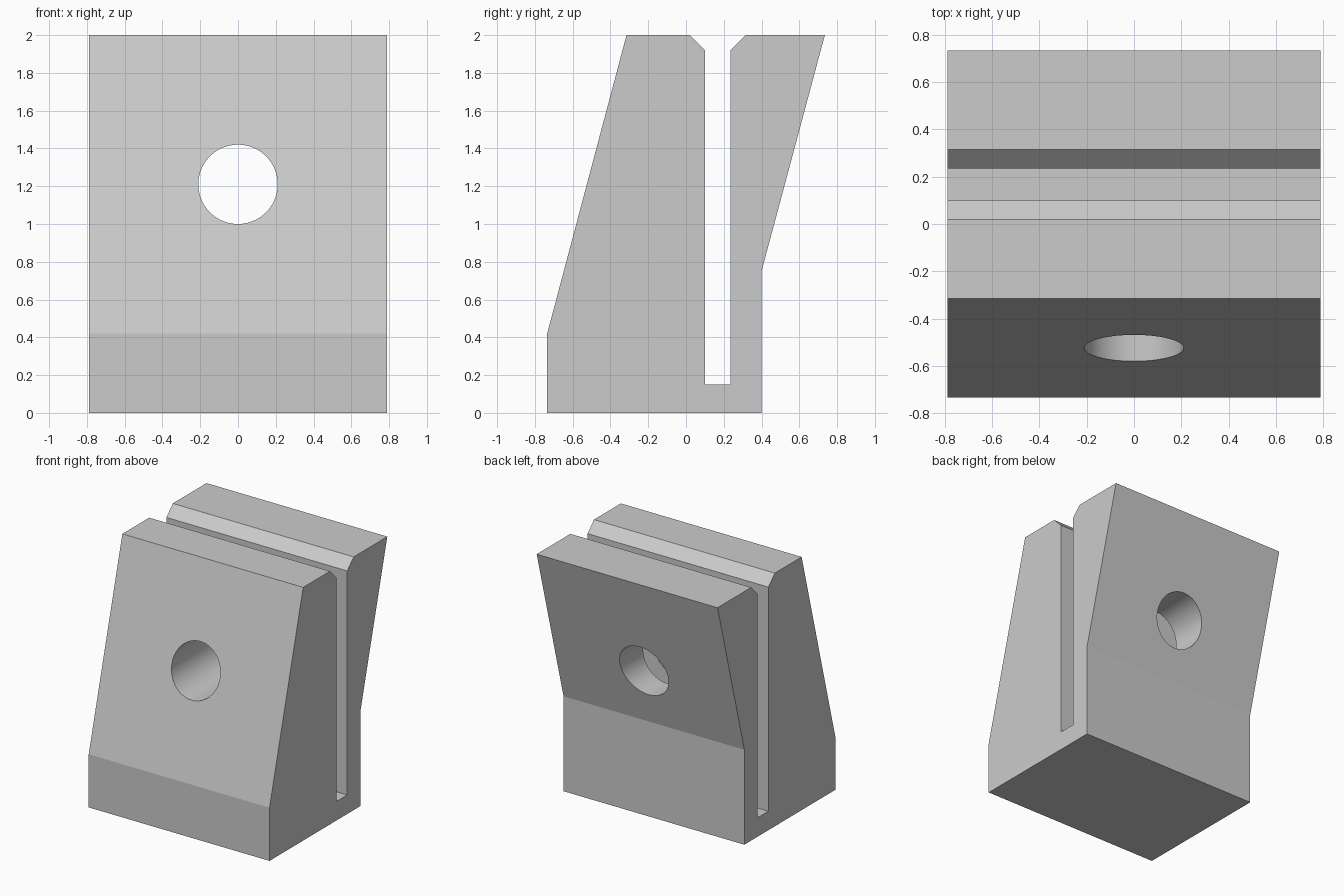
import bpy, bmesh
from math import radians

cube = bpy.data.objects.get("Cube")
if cube:
    bpy.data.objects.remove(cube, do_unlink=True)

HALF_WIDTH = 0.79

# Plain grey finish
grey = bpy.data.materials.new("light grey")
grey.use_nodes = True
colour = (0.6, 0.6, 0.6, 1)
grey.diffuse_color = colour
grey.node_tree.nodes["Principled BSDF"].inputs["Base Color"].default_value = colour


def extrude_profile(name, points, half_width):
    """Extrude a closed (y, z) outline along x, centred on x = 0."""
    bm = bmesh.new()
    face = bm.faces.new([bm.verts.new((-half_width, y, z)) for y, z in points])
    result = bmesh.ops.extrude_face_region(bm, geom=[face])
    moved = [v for v in result["geom"] if isinstance(v, bmesh.types.BMVert)]
    bmesh.ops.translate(bm, verts=moved, vec=(2 * half_width, 0, 0))
    bmesh.ops.recalc_face_normals(bm, faces=bm.faces)
    mesh = bpy.data.meshes.new(name)
    bm.to_mesh(mesh)
    bm.free()
    mesh.materials.append(grey)
    obj = bpy.data.objects.new(name, mesh)
    bpy.context.collection.objects.link(obj)
    return obj


# Slotted body: sloped front, overhanging back, chamfered slot mouth
body = extrude_profile("slotted_block", [
    (-0.735, 0), (0.4, 0), (0.4, 0.75), (0.735, 2),
    (0.315, 2), (0.235, 1.92), (0.235, 0.15), (0.1, 0.15),
    (0.1, 1.92), (0.02, 2), (-0.315, 2), (-0.735, 0.42),
], HALF_WIDTH)

# Round hole running through both walls
bpy.ops.mesh.primitive_cylinder_add(vertices=96, radius=0.21, depth=3,
                                    location=(0, 0, 1.21),
                                    rotation=(radians(90), 0, 0))
cutter = bpy.context.object
cutter.name = "hole_cutter"
cutter.data.materials.append(grey)

cut = body.modifiers.new("round_hole", "BOOLEAN")
cut.operation = "DIFFERENCE"
cut.solver = "EXACT"
cut.object = cutter

bpy.ops.object.select_all(action="DESELECT")
body.select_set(True)
bpy.context.view_layer.objects.active = body
bpy.ops.object.modifier_apply(modifier=cut.name)
bpy.data.objects.remove(cutter, do_unlink=True)

# Smooth hole wall, crisp block edges
bpy.ops.object.shade_smooth_by_angle(angle=radians(12))
